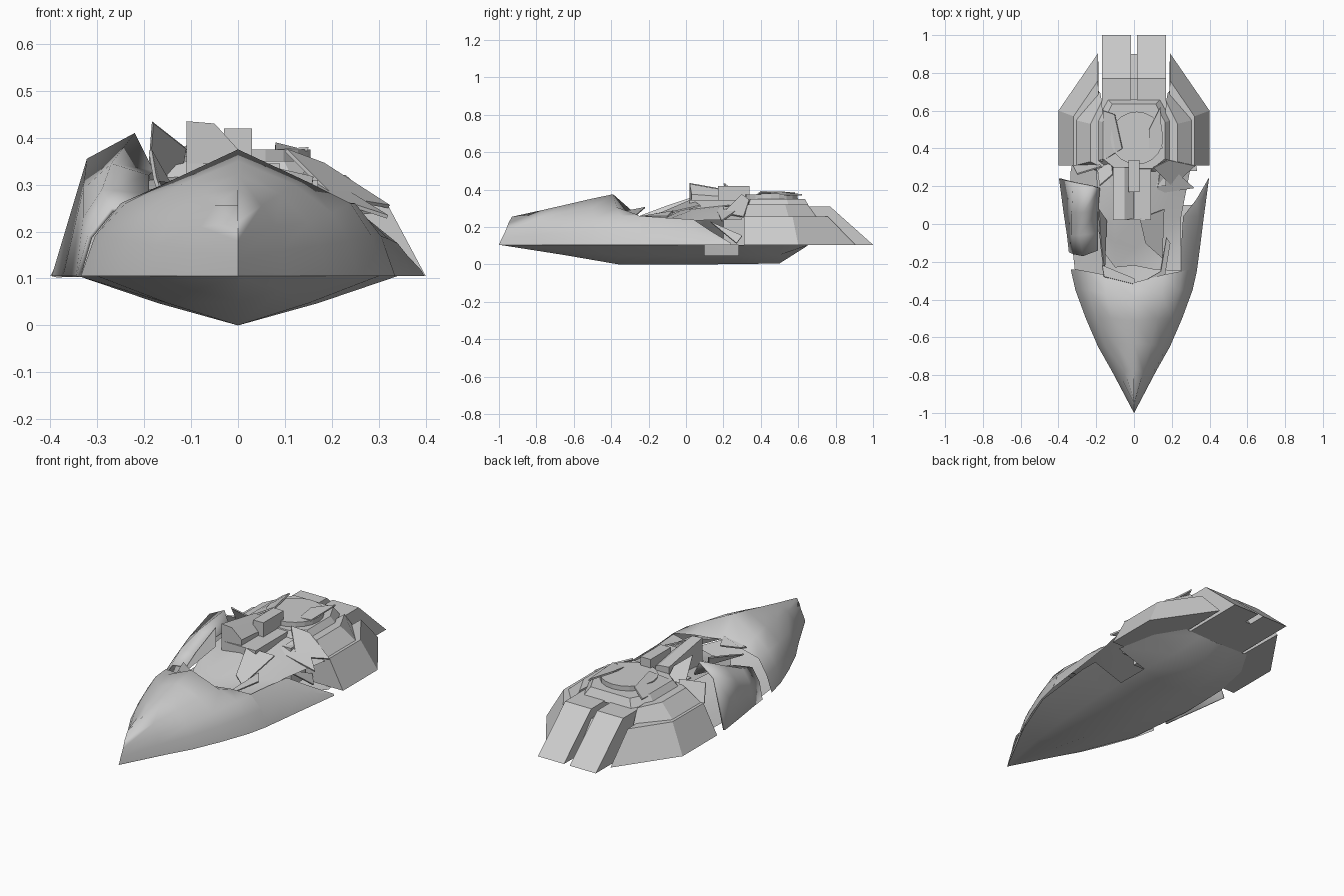
import bpy, bmesh, math
from mathutils import Vector


def mesh(name, verts, faces, smooth=None, thick=0):
    me = bpy.data.meshes.new(name)
    me.from_pydata([Vector(v) for v in verts], [], faces)
    bm = bmesh.new()
    bm.from_mesh(me)
    bmesh.ops.remove_doubles(bm, verts=bm.verts, dist=0.0005)
    bmesh.ops.recalc_face_normals(bm, faces=bm.faces)
    bm.to_mesh(me)
    bm.free()
    ob = bpy.data.objects.new(name, me)
    bpy.context.collection.objects.link(ob)
    if thick:
        m = ob.modifiers.new("thickness", 'SOLIDIFY')
        m.thickness = thick
    if smooth:
        bpy.ops.object.select_all(action='DESELECT')
        ob.select_set(True)
        bpy.context.view_layer.objects.active = ob
        bpy.ops.object.shade_smooth_by_angle(angle=math.radians(smooth))
    return ob


def loft(name, rows, smooth=None, thick=0, holes=()):
    n = len(rows[0])
    faces = [(r*n+i, r*n+i+1, r*n+n+i+1, r*n+n+i)
             for r in range(len(rows)-1) for i in range(n-1) if (r, i) not in holes]
    return mesh(name, [p for row in rows for p in row], faces, smooth, thick)


def mirror_row(half):
    # half runs from the right edge to the centre line
    return half + [(-x, y, z) for x, y, z in half[-2::-1]]


def frustum(name, low, high, z0, z1):
    n = len(low)
    verts = [(x, y, z0) for x, y in low] + [(x, y, z1) for x, y in high]
    faces = [tuple(range(n)), tuple(range(n, 2*n))]
    faces += [(i, (i+1) % n, (i+1) % n+n, i+n) for i in range(n)]
    return mesh(name, verts, faces)


def box(name, x0, x1, y0, y1, z0, z1):
    p = [(x0, y0), (x1, y0), (x1, y1), (x0, y1)]
    return frustum(name, p, p, z0, z1)


def flip(points, s):
    return [(s*x, y) for x, y in points]


# domed bow with its broken rear lip
bow = [
    [(0, -1, .105), (0, -.985, .14), (0, -.965, .18), (0, -.95, .22), (0, -.93, .255)],
    [(.105, -.8, .105), (.095, -.8, .16), (.08, -.79, .21), (.05, -.78, .255), (0, -.77, .29)],
    [(.19, -.65, .105), (.175, -.65, .17), (.15, -.65, .22), (.09, -.64, .28), (0, -.63, .322)],
    [(.255, -.5, .105), (.235, -.5, .18), (.2, -.5, .24), (.12, -.5, .3), (0, -.51, .35)],
    [(.31, -.35, .105), (.285, -.35, .19), (.24, -.35, .26), (.15, -.37, .305), (0, -.39, .375)],
    [(.335, -.24, .105), (.305, -.24, .19), (.25, -.25, .26), (.15, -.27, .27), (0, -.31, .27)],
]
loft("bow_shell", [mirror_row(r) for r in bow], 100)

# shallow keeled underside with a breach on the right
keel = [(-1, .001, .105), (-.65, .185, .05), (-.36, .3, 0), (0, .34, 0),
        (.1, .34, 0), (.28, .335, .002), (.5, .29, .005), (.65, .2, .1)]
loft("hull_bottom", [mirror_row([(w, y, .105), (w*.5, y, .105+(k-.105)*.55), (0, y, k)])
                     for y, w, k in keel], 60, holes=[(4, 0)])

# surviving right flank, tapering to a point
loft("right_flank", [
    [(.334, -.24, .105), (.305, -.24, .19), (.25, -.25, .26)],
    [(.35, -.12, .105), (.32, -.12, .185), (.25, -.12, .25)],
    [(.37, .04, .105), (.34, .04, .175), (.26, .04, .24)],
    [(.385, .15, .105), (.36, .13, .15), (.33, .13, .18)],
    [(.397, .24, .105), (.392, .24, .115), (.388, .23, .12)]], 50)

# torn left flank, bent upward
loft("left_flank", [
    [(-.345, -.15, .105), (-.32, -.16, .19), (-.27, -.17, .25), (-.19, -.14, .25)],
    [(-.355, -.06, .105), (-.33, -.06, .23), (-.29, -.06, .29), (-.19, -.05, .28)],
    [(-.373, .06, .105), (-.33, .06, .29), (-.27, .06, .345), (-.19, .07, .32)],
    [(-.397, .24, .105), (-.322, .22, .355), (-.22, .2, .41), (-.18, .19, .33)]], 60, .01)

# collapsed deck between bow and stern
loft("crater_deck", [
    [(-.16, -.15, .24), (-.1, -.23, .23), (0, -.22, .22), (.1, -.24, .23), (.25, -.25, .255)],
    [(-.19, -.03, .27), (-.1, -.1, .25), (0, -.13, .24), (.12, -.1, .24), (.25, -.1, .245)],
    [(-.19, .06, .29), (-.1, .03, .3), (0, .02, .31), (.12, .03, .29), (.25, .04, .235)],
    [(-.2, .3, .31), (-.1, .3, .32), (0, .3, .33), (.12, .3, .32), (.3, .3, .24)]], 50)

# stern side blocks and their sloping upper tiers
low = [(.18, .31), (.4, .31), (.4, .6), (.19, .905)]
high = [(.18, .31), (.32, .31), (.32, .57), (.19, .76)]
tier_low = [(.15, .27), (.31, .31), (.31, .55), (.18, .7)]
tier_high = [(.15, .29), (.23, .33), (.23, .53), (.17, .65)]
for side, s in (("right", 1), ("left", -1)):
    frustum(side + "_stern_block", flip(low, s), flip(high, s), .105, .255)
    frustum(side + "_stern_tier", flip(tier_low, s), flip(tier_high, s), .25, .32)
    # sloped engine housing
    frustum(side + "_engine_housing",
            flip([(.017, .2), (.17, .2), (.17, 1), (.017, 1)], s),
            flip([(.017, .2), (.17, .2), (.17, .77), (.017, .77)], s), .105, .31)
frustum("centre_spine", [(-.018, .3), (.018, .3), (.018, .9), (-.018, .9)],
        [(-.018, .3), (.018, .3), (.018, .77), (-.018, .77)], .105, .26)

# turret platform with chamfered plan, ring and broken disc
plan = [(-.2, .33), (-.12, .27), (.12, .27), (.2, .33), (.2, .55), (.14, .66), (-.14, .66), (-.2, .55)]
frustum("turret_platform", plan, [(x*.82, .46+(y-.46)*.88) for x, y in plan], .305, .35)
ring = [(.015+.14*math.cos(a), .455+.14*math.sin(a)) for a in [i*math.tau/20 for i in range(20)]]
frustum("turret_ring", ring, ring, .34, .375)

# gun block in front of the turret
box("gun_breech", -.03, .03, .17, .34, .33, .42)
box("gun_base", -.11, .09, .02, .33, .28, .345)
mesh("gun_shield", [(-.11, .02, .435), (-.05, .02, .43), (.0, .03, .375), (.0, .03, .33), (-.11, .02, .33),
                    (-.11, .3, .385), (-.05, .3, .38), (.0, .3, .355), (.0, .3, .33), (-.11, .3, .33)],
     [(0, 1, 2, 3, 4), (5, 6, 7, 8, 9)] + [(i, (i+1) % 5, (i+1) % 5+5, i+5) for i in range(5)])

# torn armour plates scattered over the wreck
shards = {
    "right_deck_shard": [(.12, .16, .3), (.32, .19, .235), (.15, .34, .34)],
    "right_roof_shard": [(.1, .3, .37), (.18, .34, .34), (.32, .31, .25), (.2, .2, .27)],
    "right_hanging_plate": [(.18, .13, .225), (.22, .3, .15), (.25, .27, .11)],
    "left_roof_shard": [(-.18, .2, .43), (-.11, .26, .375), (-.12, .34, .32), (-.19, .28, .3)],
    "left_side_shard": [(-.32, .3, .25), (-.3, .26, .34), (-.17, .3, .34), (-.2, .33, .255)],
    "turret_shard": [(.08, .4, .375), (.15, .4, .38), (.14, .62, .375), (.08, .5, .39)],
    "turret_left_shard": [(-.17, .33, .33), (-.06, .4, .385), (-.1, .58, .38), (-.16, .6, .34)],
    "lip_left_shard": [(-.17, -.22, .3), (-.16, -.28, .28), (0, -.32, .28), (0, -.29, .24)],
    "lip_right_shard": [(.17, -.07, .28), (.19, -.1, .25), (.16, -.28, .25), (0, -.33, .27), (.14, -.25, .25)],
    "left_rib_shard": [(-.19, .08, .37), (-.15, .02, .3), (-.16, -.26, .25), (-.18, -.1, .31)],
    "centre_shard": [(.03, .03, .34), (.16, .08, .31), (.15, -.18, .25), (.06, -.1, .25)],
}
for name, pts in shards.items():
    mesh(name, pts, [tuple(range(len(pts)))], None, .008)
